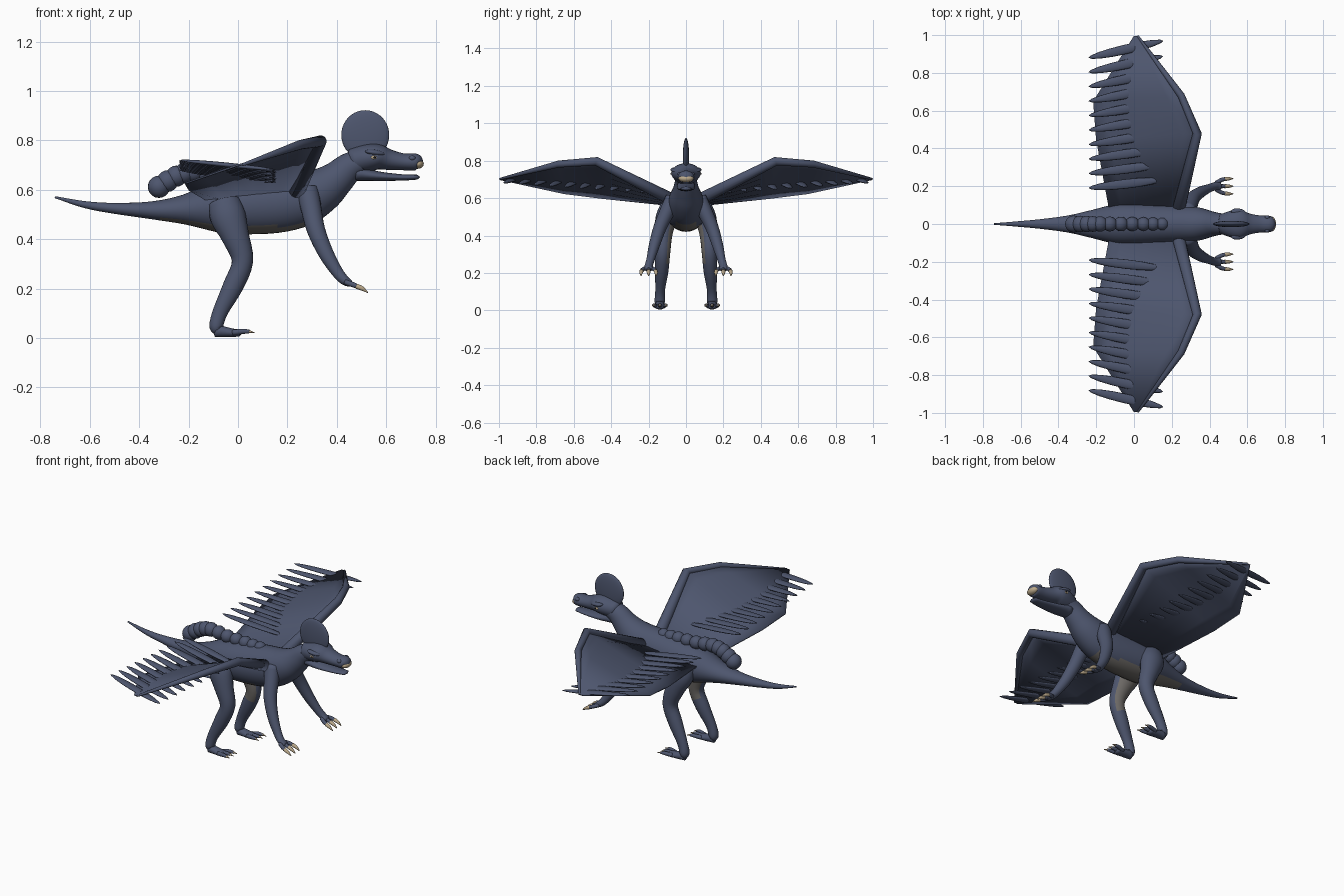
import bpy, bmesh, math
from mathutils import Vector, Matrix

cube = bpy.data.objects.get("Cube")
if cube:
    bpy.data.objects.remove(cube, do_unlink=True)


def material(name, rgb, rough=0.7):
    m = bpy.data.materials.new(name)
    m.use_nodes = True
    m.diffuse_color = (*rgb, 1)
    node = m.node_tree.nodes["Principled BSDF"]
    node.inputs["Base Color"].default_value = (*rgb, 1)
    node.inputs["Roughness"].default_value = rough
    return m


SLATE = material("slate_hide", (0.075, 0.092, 0.155))
BELLY = material("grey_belly", (0.15, 0.14, 0.13))
HORN = material("tan_horn", (0.50, 0.40, 0.26))
DARK = material("dark_pupil", (0.01, 0.01, 0.012))


def finish(name, bm, mats, rule=None):
    """Turn a bmesh into a smooth object; rule picks a material per face."""
    bmesh.ops.recalc_face_normals(bm, faces=bm.faces)
    for f in bm.faces:
        f.smooth = True
        if rule:
            f.material_index = int(rule(f.calc_center_median(), f.normal))
    mesh = bpy.data.meshes.new(name)
    bm.to_mesh(mesh)
    bm.free()
    for m in mats:
        mesh.materials.append(m)
    ob = bpy.data.objects.new(name, mesh)
    bpy.context.collection.objects.link(ob)
    return ob


def spline(rows, steps):
    """Catmull-Rom through rows of numbers."""
    rows = [Vector(r) for r in rows]
    pts = [rows[0] * 2 - rows[1]] + rows + [rows[-1] * 2 - rows[-2]]
    out = []
    for a, b, c, d in zip(pts, pts[1:], pts[2:], pts[3:]):
        for k in range(steps):
            t = k / steps
            out.append(0.5 * (2 * b + (c - a) * t + (2 * a - 5 * b + 4 * c - d) * t * t
                              + (3 * b - a - 3 * c + d) * t ** 3))
    return out + [rows[-1]]


def tube(name, rows, mats=(SLATE,), rule=None, ref=(0, 1, 0), sides=20, steps=4):
    """Sweep an ellipse: rows are (x, y, z, side radius, up radius)."""
    centres = spline([r[:3] for r in rows], steps)
    radii = spline([(r[3], r[-1]) for r in rows], steps)
    bm, rings = bmesh.new(), []
    for i, c in enumerate(centres):
        t = (centres[min(i + 1, len(centres) - 1)] - centres[max(i - 1, 0)]).normalized()
        side = Vector(ref)
        side = (side - t * side.dot(t)).normalized()
        up = t.cross(side)
        ra, rb = max(radii[i][0], 0.002), max(radii[i][1], 0.002)
        rings.append([bm.verts.new(c + side * ra * math.cos(a) + up * rb * math.sin(a))
                      for a in (2 * math.pi * k / sides for k in range(sides))])
    for p, q in zip(rings, rings[1:]):
        for k in range(sides):
            n = (k + 1) % sides
            bm.faces.new((p[k], p[n], q[n], q[k]))
    # domed ends
    for ring, c, inner in ((rings[0], centres[0], centres[1]), (rings[-1], centres[-1], centres[-2])):
        r = (ring[0].co - c).length
        tip = bm.verts.new(c + (c - inner).normalized() * r * 0.5)
        for k in range(sides):
            bm.faces.new((ring[k], ring[(k + 1) % sides], tip))
    return finish(name, bm, mats, rule)


def ellipsoid(name, centre, radii, mat=SLATE, along=None, seg=20):
    bm = bmesh.new()
    bmesh.ops.create_uvsphere(bm, u_segments=seg, v_segments=seg // 2, radius=1)
    rot = Matrix.Identity(4)
    if along:
        rot = Vector(along).to_track_quat('X', 'Z').to_matrix().to_4x4()
    bm.transform(Matrix.Translation(centre) @ rot @ Matrix.Diagonal((*radii, 1)))
    return finish(name, bm, [mat])


# Body, tail and neck in one sweep, with a pale belly
tube("body", [
    (-.74, 0, .57, .004), (-.62, 0, .54, .014), (-.5, 0, .525, .025, .022),
    (-.35, 0, .517, .045, .036), (-.22, 0, .52, .075, .06), (-.1, 0, .53, .105, .1),
    (0, 0, .535, .11, .115), (.15, 0, .545, .105, .12), (.26, 0, .565, .098, .112),
    (.34, 0, .6, .088, .092), (.4, 0, .645, .07, .072), (.45, 0, .69, .058, .06),
    (.5, 0, .715, .055, .05)],
    (SLATE, BELLY), lambda c, n: n.z < -.72 and -.33 < c.x < .3, sides=32)

# Head, jaw, beak tip and crest
tube("head", [
    (.46, 0, .715, .052, .05), (.52, 0, .728, .073, .055), (.565, 0, .733, .077, .052),
    (.61, 0, .722, .056, .042), (.67, 0, .713, .045, .034), (.72, 0, .712, .043, .034),
    (.74, 0, .706, .025, .02)], sides=28)
tube("lower_jaw", [(.48, 0, .668, .048, .032), (.56, 0, .656, .048, .02),
                   (.66, 0, .65, .036, .013), (.725, 0, .651, .026, .01)])
ellipsoid("beak_tip", (.728, 0, .705), (.024, .04, .02), HORN)
ellipsoid("crest", (.515, 0, .822), (.097, .017, .1), seg=40)

# Beaded ridge along the back, curling free of the tail
ridge = spline([(.15, .65), (.05, .655), (-.07, .66), (-.18, .672), (-.25, .655), (-.32, .612)], 2)
for i, p in enumerate(ridge):
    r = .034 + .011 * i / (len(ridge) - 1)
    ellipsoid(f"ridge_bead_{i + 1}", (p[0], 0, p[1]), (r, r, r))

for s, label in ((1, "left"), (-1, "right")):
    def mir(rows):
        return [(r[0], s * r[1], *r[2:]) for r in rows]

    # Eye and brow
    ellipsoid(f"{label}_eye", (.55, s * .071, .731), (.014, .01, .009), HORN)
    ellipsoid(f"{label}_pupil", (.553, s * .079, .731), (.005, .004, .005), DARK, seg=10)
    ellipsoid(f"{label}_brow", (.555, s * .06, .75), (.042, .022, .012), along=(1, -s * .2, -.15))
    ellipsoid(f"{label}_nostril", (.705, s * .034, .728), (.014, .012, .011))

    # Hind leg with a pale inner thigh
    tube(f"{label}_leg", mir([
        (-.055, .085, .55, .055, .065), (-.04, .105, .49, .058, .072), (-.01, .12, .41, .048, .056),
        (.018, .125, .31, .041, .043), (-.02, .13, .21, .036, .041), (-.07, .138, .11, .026, .031),
        (-.088, .14, .05, .028, .028), (-.08, .14, .03, .022, .022)]),
        (SLATE, BELLY), lambda c, n: s * n.y < -.6 and c.z > .26)
    tube(f"{label}_foot", mir([(-.09, .14, .03, .024, .026), (-.03, .14, .022, .028, .018),
                               (.005, .14, .02, .026, .014)]))
    for i in (-1, 0, 1):
        y = .14 + i * .02
        tube(f"{label}_toe_{i + 2}", mir([(-.02, y, .022, .012), (.02, y + i * .01, .027, .011),
                                          (.045, y + i * .013, .026, .008)]), sides=10)
        tube(f"{label}_toe_claw_{i + 2}", mir([(.038, y + i * .012, .028, .008),
                                               (.066, y + i * .016, .022, .001)]), (HORN,), sides=10)

    # Arm and clawed hand
    tube(f"{label}_arm", mir([
        (.28, .07, .6, .04, .045), (.295, .1, .53, .04, .042), (.315, .14, .44, .035, .037),
        (.355, .17, .345, .029, .031), (.4, .19, .27, .022, .024), (.43, .2, .235, .022, .02),
        (.455, .2, .22, .024, .014)]))
    for i in (-1, 0, 1):
        y = .2 + i * .018
        tube(f"{label}_finger_{i + 2}", mir([(.435, y, .226, .011), (.465, y + i * .016, .216, .011),
                                             (.488, y + i * .02, .207, .009)]), sides=10)
        tube(f"{label}_finger_claw_{i + 2}", mir([(.48, y + i * .02, .21, .011), (.503, y + i * .022, .2, .009),
                                                  (.525, y + i * .022, .184, .002)]), (HORN,), sides=10)

    # Wing bone and membrane
    lead = [(.235, .07, .59), (.335, .48, .797), (.25, .68, .782), (.02, .995, .702)]
    trail = [(-.13, .07, .56), (-.2, .45, .6), (-.215, .65, .625), (.0, .995, .7)]
    thick = (.034, .024, .019, .006)
    tube(f"{label}_wing_bone", mir([(*p, r) for p, r in zip(lead, thick)]),
         ref=(1, 0, 0), sides=14, steps=1)
    bm = bmesh.new()
    cols = [[bm.verts.new(Vector(a).lerp(Vector(b), k / 6)) for k in range(7)]
            for a, b in zip(mir(lead), mir(trail))]
    for p, q in zip(cols, cols[1:]):
        for k in range(6):
            bm.faces.new((p[k], p[k + 1], q[k + 1], q[k]))
    wing = finish(f"{label}_wing_membrane", bm, [SLATE])
    solid = wing.modifiers.new("thickness", 'SOLIDIFY')
    solid.thickness, solid.offset = .008, 0

    # Flight feathers, fanning outwards towards the wing tip
    for i in range(10):
        t = i / 9
        rear = Vector((-.24, s * (.19 + .69 * t), .68 + .04 * t))
        front = Vector((.155, s * (.235 + .735 * t), .63 + .05 * t))
        ellipsoid(f"{label}_feather_{i + 1}", (rear + front) / 2,
                  ((front - rear).length / 2, .025, .01), along=front - rear, seg=16)
